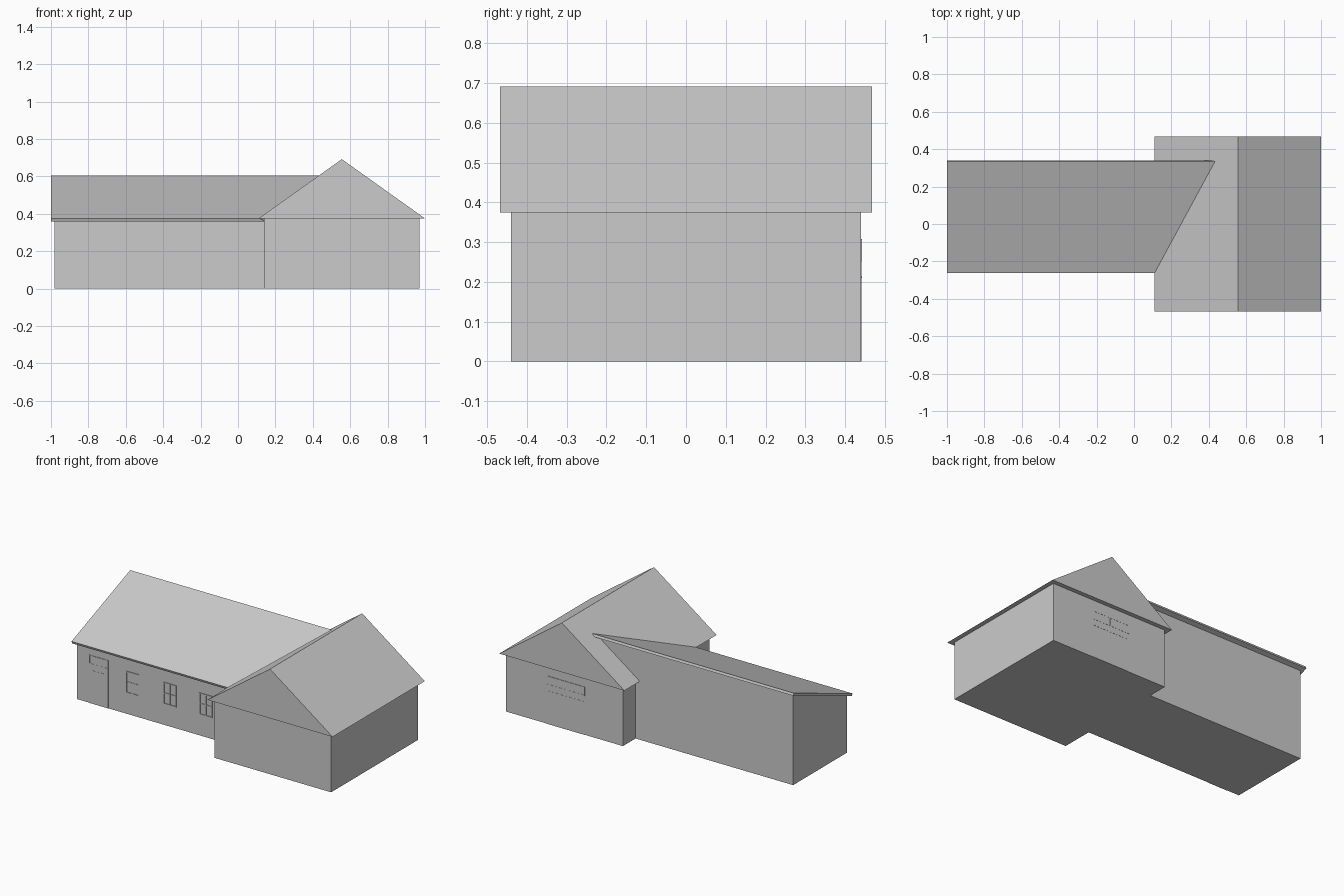
import bpy

if "Cube" in bpy.data.objects:
    bpy.data.objects.remove(bpy.data.objects["Cube"])


def mesh(name, verts, faces):
    me = bpy.data.meshes.new(name)
    me.from_pydata(verts, [], faces)
    ob = bpy.data.objects.new(name, me)
    bpy.context.collection.objects.link(ob)
    return ob


def loft(name, a, b):
    """Closed solid between two matching end outlines."""
    n = len(a)
    sides = [(i, (i + 1) % n, n + (i + 1) % n, n + i) for i in range(n)]
    return mesh(name, a + b, [tuple(range(n))[::-1], tuple(range(n, 2 * n))] + sides)


def boxes(name, spans):
    """One object made of boxes given as (x0, x1, y0, y1, z0, z1)."""
    verts, faces = [], []
    for x0, x1, y0, y1, z0, z1 in spans:
        k = len(verts)
        verts += [(x, y, z) for z in (z0, z1) for x, y in ((x0, y0), (x1, y0), (x1, y1), (x0, y1))]
        quads = ((3, 2, 1, 0), (4, 5, 6, 7), (0, 1, 5, 4), (1, 2, 6, 5), (2, 3, 7, 6), (3, 0, 4, 7))
        faces += [tuple(k + i for i in q) for q in quads]
    return mesh(name, verts, faces)


T = 0.006   # trim width


def frame(x0, x1, z0, z1, y0, y1):
    """Four border bars and a centre post."""
    m = (x0 + x1) / 2
    return [(x0, x0 + T, y0, y1, z0, z1), (x1 - T, x1, y0, y1, z0, z1),
            (m - T / 2, m + T / 2, y0, y1, z0 + T, z1 - T),
            (x0 + T, x1 - T, y0, y1, z0, z0 + T), (x0 + T, x1 - T, y0, y1, z1 - T, z1)]


def door(name, x0, x1, wall, out):
    """Door leaf with a two-pane light and a rail; out is the facing sign."""
    y0, y1 = sorted((wall - out * 0.005, wall + out * 0.002))
    b0, b1 = sorted((wall - out * 0.004, wall + out * 0.003))
    boxes(name, [(x0, x1, y0, y1, 0, 0.305)])
    boxes(name + "_trim", frame(x0, x1, 0.25, 0.308, b0, b1)
          + [(x0 + 0.01, x1 - 0.01, b0, b1, 0.21, 0.214)])


# Gabled block
boxes("gable_walls", [(0.14, 0.97, -0.44, 0.44, 0, 0.38)])
tri = [(0.11, 0.375), (1.0, 0.375), (0.555, 0.692)]
loft("gable_roof", [(x, -0.468, z) for x, z in tri], [(x, 0.468, z) for x, z in tri])

# Long single-pitch wing, its end leaning into the gable roof
walls = [(-0.236, 0, 0.15), (0.312, 0, 0.15), (0.312, 0.588, 0.43), (-0.236, 0.376, 0.16)]
loft("wing_walls", [(-0.98, y, z) for y, z, x in walls], [(x, y, z) for y, z, x in walls])
slab = [(-0.262, 0.375, 0.115), (-0.256, 0.36, 0.145), (0.34, 0.59, 0.43), (0.334, 0.605, 0.438)]
loft("wing_roof", [(-1.0, y, z) for y, z, x in slab], [(x, y, z) for y, z, x in slab])

# Doors
door("front_door", -0.893, -0.757, -0.236, -1)
door("back_door", 0.41, 0.68, 0.44, 1)

# Front windows
for i, c in enumerate((-0.583, -0.317, -0.063)):
    x0, x1 = c - 0.046, c + 0.046
    boxes(f"window_{i + 1}", frame(x0, x1, 0.135, 0.275, -0.24, -0.233)
          + [(x0 + T, x1 - T, -0.239, -0.233, 0.203, 0.209)])
